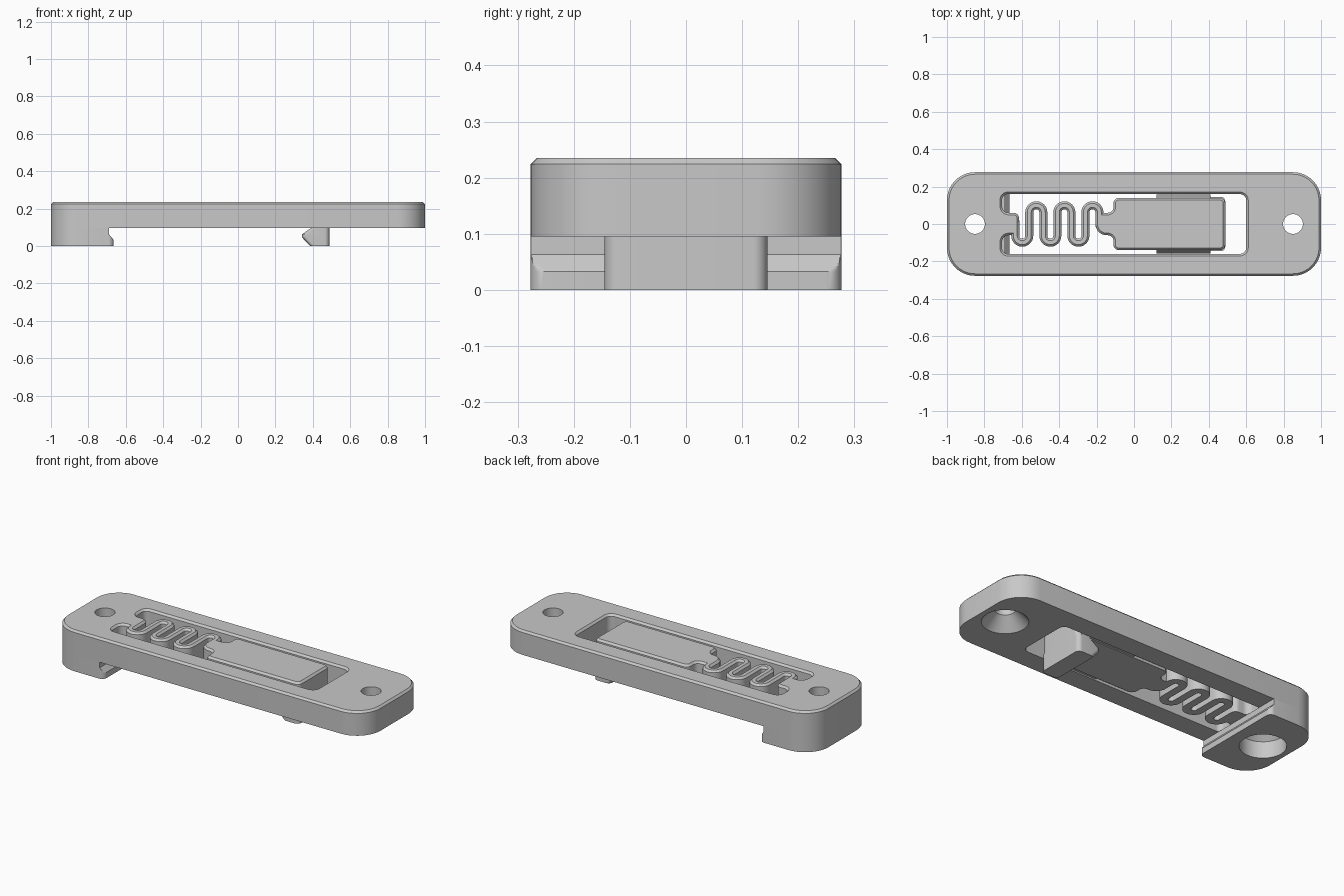
import bpy, bmesh, math
from mathutils import Vector

cube = bpy.data.objects.get("Cube")
if cube:
    bpy.data.objects.remove(cube, do_unlink=True)

BASE, TOP, CHAMFER = 0.095, 0.235, 0.011
HALF_Y = 0.277

grey = bpy.data.materials.new("moulded grey")
grey.use_nodes = True
colour = (0.58, 0.58, 0.58, 1)
grey.diffuse_color = colour
grey.node_tree.nodes["Principled BSDF"].inputs["Base Color"].default_value = colour


def rounded(corners, steps=10):
    """Fillet a right-angled outline given as (x, y, radius), anticlockwise."""
    ring = []
    for i, (x, y, r) in enumerate(corners):
        p = Vector((x, y))
        u = (Vector(corners[i - 1][:2]) - p).normalized() * r
        v = (Vector(corners[(i + 1) % len(corners)][:2]) - p).normalized() * r
        for k in range(steps + 1):
            t = math.pi / 2 * k / steps
            ring.append(p + u + v - v * math.cos(t) - u * math.sin(t))
    return ring


def box_ring(x0, x1, y, r_low, r_high):
    return rounded([(x0, -y, r_low), (x1, -y, r_high), (x1, y, r_high), (x0, y, r_low)])


def circle(x, r, count=48):
    angles = [math.tau * k / count for k in range(count)]
    return [Vector((x + r * math.cos(a), r * math.sin(a))) for a in angles]


def offset(ring, d):
    """Move an anticlockwise outline outwards by d."""
    out = []
    for i, p in enumerate(ring):
        a = (p - ring[i - 1]).normalized()
        b = (ring[(i + 1) % len(ring)] - p).normalized()
        n = Vector((a.y + b.y, -a.x - b.x)).normalized()
        out.append(p + n * d / max(0.5, n.dot(Vector((a.y, -a.x)))))
    return out


def loft(name, *shells):
    """Skin stacks of (z, outline) levels; the first is the outside, the rest are holes."""
    bm = bmesh.new()
    bottom, top = [], []
    for levels in shells:
        rings = [[bm.verts.new((p.x, p.y, z)) for p in ring] for z, ring in levels]
        for low, high in zip(rings, rings[1:]):
            for i in range(len(low)):
                bm.faces.new((low[i - 1], low[i], high[i], high[i - 1]))
        for edges, ring in ((bottom, rings[0]), (top, rings[-1])):
            edges += [bm.edges.get((ring[i - 1], ring[i])) for i in range(len(ring))]
    for edges, direction in ((bottom, -1), (top, 1)):
        bmesh.ops.triangle_fill(bm, edges=edges, use_beauty=True, normal=(0, 0, direction))
    bmesh.ops.recalc_face_normals(bm, faces=bm.faces)
    mesh = bpy.data.meshes.new(name)
    bm.to_mesh(mesh)
    bm.free()
    mesh.materials.append(grey)
    obj = bpy.data.objects.new(name, mesh)
    bpy.context.collection.objects.link(obj)
    bpy.ops.object.select_all(action='DESELECT')
    obj.select_set(True)
    bpy.context.view_layer.objects.active = obj
    bpy.ops.object.shade_smooth_by_angle(angle=math.radians(25))


def chamfered(ring, d):
    """Full-thickness levels whose top edge moves by d."""
    return [(BASE, ring), (TOP - CHAMFER, ring), (TOP, offset(ring, d))]


def countersink(x):
    return [(BASE, circle(x, 0.12)), (0.165, circle(x, 0.053)), (TOP, circle(x, 0.053))]


# Frame plate with screw holes; the window's left edge leaves a root for the spring
window = rounded([(0.6, -0.16, 0.035), (0.6, 0.16, 0.035),
                  (-0.705, 0.16, 0.03), (-0.705, 0.06, 0.035),
                  (-0.614, 0.06, 0.03), (-0.614, -0.06, 0.02),
                  (-0.705, -0.06, 0.035), (-0.705, -0.16, 0.03)])
loft("frame_plate", chamfered(box_ring(-1, 1, HALF_Y, 0.15, 0.15), -CHAMFER),
     chamfered(window, CHAMFER), countersink(-0.85), countersink(0.85))

# Fixed foot with an undercut lip and an access bore
foot_ring = box_ring(-1, -0.665, HALF_Y, 0.15, 0.028)
foot_levels = [(0, foot_ring)]
for k in range(7):
    limit = -0.665 - 0.025 * k / 6
    foot_levels.append((0.033 + 0.03 * k / 6, [Vector((min(p.x, limit), p.y)) for p in foot_ring]))
foot_levels.append((BASE, foot_levels[-1][1]))
loft("fixed_foot", foot_levels, [(0, circle(-0.85, 0.12)), (BASE, circle(-0.85, 0.12))])

# Serpentine spring: one band following alternating half turns
PITCH, TURN, HALF_BAND = 0.075, 0.0375, 0.0215
path = [Vector((-0.635, 0.02))]
for k in range(6):
    side = -1 if k % 2 == 0 else 1
    cx = -0.635 + PITCH * (k + 0.5)
    for s in range(17):
        a = math.pi * (1 - s / 16)
        path.append(Vector((cx + TURN * math.cos(a), side * (0.0625 + TURN * math.sin(a)))))
path.append(Vector((-0.185, -0.015)))
left, right = [], []
for i, p in enumerate(path):
    d = (path[min(i + 1, len(path) - 1)] - path[max(i - 1, 0)]).normalized()
    n = Vector((-d.y, d.x)) * HALF_BAND
    left.append(p + n)
    right.append(p - n)
loft("serpentine_spring", chamfered(right + left[::-1], -CHAMFER))

# Sliding tab with a neck that joins the spring
tab = rounded([(0.488, -0.14, 0.03), (0.488, 0.14, 0.03),
               (-0.11, 0.14, 0.03), (-0.11, 0.06, 0.03),
               (-0.206, 0.06, 0.015), (-0.206, -0.06, 0.06),
               (-0.11, -0.06, 0.03), (-0.11, -0.14, 0.03)])
loft("sliding_tab", chamfered(tab, -CHAMFER))

# Sloped guide ribs along both sides of the tab
loft("guide_ribs", [(z, box_ring(0.12, 0.41, y, 0.002, 0.002))
                    for z, y in ((BASE + 0.005, 0.157), (0.13, 0.157), (0.205, 0.138))])

# Moving latch under the tab
loft("moving_latch", [(z, box_ring(x, 0.488, 0.145, 0.025, 0.025)) for z, x in
                      ((0, 0.385), (0.045, 0.343), (0.063, 0.343), (BASE, 0.39), (BASE + 0.004, 0.39))])
